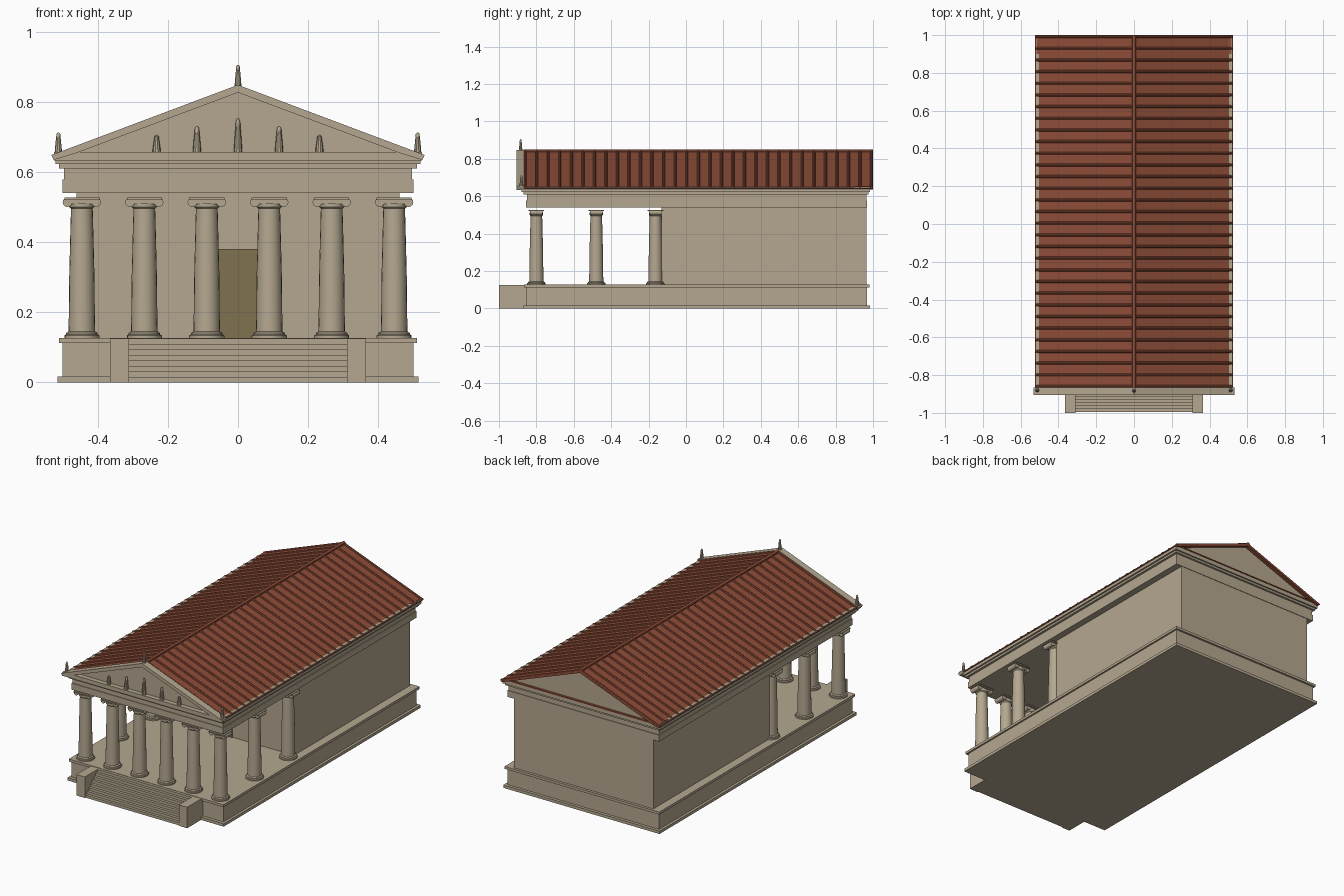
import bpy, bmesh, math
from mathutils import Vector

if "Cube" in bpy.data.objects:
    bpy.data.objects.remove(bpy.data.objects["Cube"])


def material(name, rgb):
    m = bpy.data.materials.new(name)
    m.diffuse_color = (*rgb, 1)
    m.use_nodes = True
    m.node_tree.nodes["Principled BSDF"].inputs["Base Color"].default_value = m.diffuse_color
    return m


STONE = material("stone", (0.46, 0.39, 0.28))
TILE = material("roof_tile", (0.27, 0.075, 0.04))
WOOD = material("door_wood", (0.22, 0.17, 0.08))


def finish(name, bm, mat, smooth=False):
    bmesh.ops.recalc_face_normals(bm, faces=bm.faces)
    me = bpy.data.meshes.new(name)
    bm.to_mesh(me)
    bm.free()
    me.materials.append(mat)
    ob = bpy.data.objects.new(name, me)
    bpy.context.collection.objects.link(ob)
    if smooth:
        bpy.ops.object.select_all(action='DESELECT')
        ob.select_set(True)
        bpy.context.view_layer.objects.active = ob
        bpy.ops.object.shade_smooth_by_angle(angle=math.radians(35))
    return ob


def add_box(bm, x0, x1, y0, y1, z0, z1):
    vs = bmesh.ops.create_cube(bm, size=1)["verts"]
    for v in vs:
        v.co = Vector(((x0 + x1) / 2 + v.co.x * (x1 - x0),
                       (y0 + y1) / 2 + v.co.y * (y1 - y0),
                       (z0 + z1) / 2 + v.co.z * (z1 - z0)))


def add_prism(bm, pts, y0, y1):
    """Extrude an x-z outline along y."""
    a = [bm.verts.new((x, y0, z)) for x, z in pts]
    b = [bm.verts.new((x, y1, z)) for x, z in pts]
    bm.faces.new(a)
    bm.faces.new(b[::-1])
    n = len(pts)
    for i in range(n):
        j = (i + 1) % n
        bm.faces.new((a[i], b[i], b[j], a[j]))


def add_lathe(bm, prof, x, y, n):
    """Spin a radius-height profile about a vertical axis."""
    rings = [[bm.verts.new((x + r * math.cos(2 * math.pi * k / n),
                            y + r * math.sin(2 * math.pi * k / n), z))
              for k in range(n)] for r, z in prof]
    for p, q in zip(rings, rings[1:]):
        for k in range(n):
            bm.faces.new((p[k], p[(k + 1) % n], q[(k + 1) % n], q[k]))
    bm.faces.new(rings[0])
    bm.faces.new(rings[-1])


def boxes(name, items, mat=STONE):
    bm = bmesh.new()
    for it in items:
        add_box(bm, *it)
    return finish(name, bm, mat)


# Podium: plinth, body, cap
boxes("podium", [(-.515, .515, -.87, .985, 0, .017),
                 (-.50, .50, -.852, .968, .017, .112),
                 (-.51, .51, -.865, .98, .112, .127)])

# Front stairs with cheek walls
N = 8
boxes("stairs", [(-.31, .31, -.995 + .13 * i / N, -.85, .125 * i / N, .125 * (i + 1) / N)
                 for i in range(N)])
boxes("stair_cheeks", [(min(s * .31, s * .365), max(s * .31, s * .365), -1, -.85, 0, .125)
                       for s in (-1, 1)])

# Cella walls and door
boxes("cella", [(-.46, .46, -.13, .965, .127, .54)])
boxes("door", [(-.055, .055, -.137, -.12, .127, .38)], WOOD)

# Columns: six across the front, two more down each side
COLUMN = [(.05, .127), (.05, .134), (.045, .137), (.045, .141), (.038, .145),
          (.037, .20), (.036, .30), (.033, .42), (.031, .495), (.036, .50), (.036, .512)]
spots = [(-.445 + .178 * i, -.80) for i in range(6)]
spots += [(s * .445, y) for s in (-1, 1) for y in (-.48, -.163)]
for x, y in spots:
    bm = bmesh.new()
    add_lathe(bm, COLUMN, x, y, 20)
    finish("column", bm, STONE, True)
    bm = bmesh.new()
    add_box(bm, x - .05, x + .05, y - .042, y + .042, .52, .527)
    add_box(bm, x - .042, x + .042, y - .03, y + .03, .508, .52)
    for s in (-1, 1):
        add_prism(bm, [(x + s * .041 + .0135 * math.cos(t * math.pi / 8),
                        .5135 + .0135 * math.sin(t * math.pi / 8)) for t in range(16)],
                  y - .033, y + .033)
    finish("capital", bm, STONE, True)

# Entablature: architrave, frieze, stepped cornice
boxes("entablature", [(-.50, .50, -.855, .968, .54, .578),
                      (-.496, .496, -.851, .964, .578, .61),
                      (-.51, .51, -.868, .976, .61, .622),
                      (-.52, .52, -.88, .985, .622, .65)])
boxes("front_cornice", [(-.525, .525, -.90, -.865, .632, .656)])

# Front pediment: tympanum and raking cornice
bm = bmesh.new()
add_prism(bm, [(-.50, .65), (.50, .65), (0, .832)], -.872, -.86)
add_prism(bm, [(-.49, .65), (.49, .65), (0, .832)], .965, .975)
finish("tympanums", bm, STONE)
bm = bmesh.new()
for s in (-1, 1):
    add_prism(bm, [(s * x, z) for x, z in
                   ((.532, .648), (0, .848), (0, .826), (.46, .654), (.525, .634))],
              -.905, -.865)
finish("raking_cornice", bm, STONE)

# Roof slopes, tile ribs, ridge cap
Y0, Y1, EAVE, RIDGE = -.868, 1.0, (.525, .642), (0, .84)
bm = bmesh.new()
for s in (-1, 1):
    add_prism(bm, [(s * EAVE[0], EAVE[1]), RIDGE, (0, .828), (s * .515, .635)], Y0, Y1)
finish("roof_slopes", bm, TILE)
boxes("roof_underside", [(-.515, .515, .90, .988, .645, .652)], TILE)
bm = bmesh.new()
RIBS = 31
for s in (-1, 1):
    for i in range(RIBS):
        yc = Y0 + .008 + (Y1 - Y0 - .016) * i / (RIBS - 1)
        loops = []
        for x, z in (EAVE, RIDGE):
            loops.append([bm.verts.new((s * x, yc + .008 * math.cos(k * math.pi / 5),
                                        z + .009 * math.sin(k * math.pi / 5) - .001))
                          for k in range(6)])
        a, b = loops
        for k in range(6):
            bm.faces.new((a[k], a[(k + 1) % 6], b[(k + 1) % 6], b[k]))
        bm.faces.new(a)
        bm.faces.new(b)
finish("tile_ribs", bm, TILE, True)
bm = bmesh.new()
add_prism(bm, [(.011 * math.cos(k * math.pi / 5), .84 + .01 * math.sin(k * math.pi / 5))
               for k in range(10)], Y0, Y1)
finish("ridge_cap", bm, TILE, True)

# Roof finials and pediment figures
def spike(name, x, y, z0, z1, r):
    bm = bmesh.new()
    h = z1 - z0
    add_lathe(bm, [(r, z0), (r * .85, z0 + h * .35), (r * .6, z0 + h * .75),
                   (r * .5, z0 + h * .93), (r * .2, z1)], x, y, 10)
    finish(name, bm, STONE, True)


spike("apex_finial", 0, -.884, .84, .905, .010)
for s in (-1, 1):
    spike("corner_finial", s * .512, -.88, .648, .712, .011)
for x, top in ((-.232, .705), (-.117, .73), (0, .752), (.117, .73), (.232, .705)):
    spike("pediment_figure", x, -.884, .654, top, .012)
